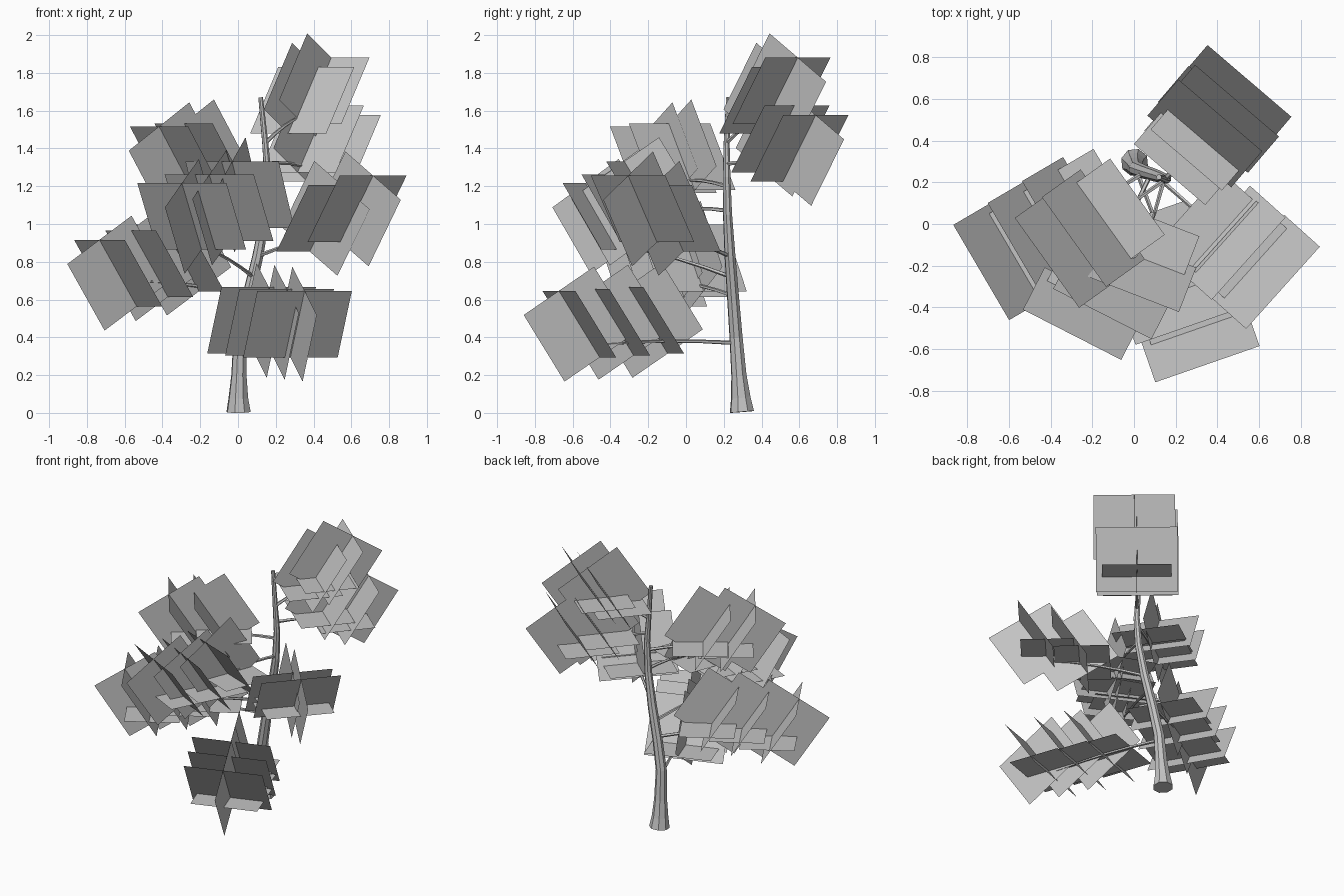
import bpy, bmesh, math
from mathutils import Vector

cube = bpy.data.objects.get("Cube")
if cube:
    bpy.data.objects.remove(cube, do_unlink=True)

grey = bpy.data.materials.new("plain grey")
grey.use_nodes = True
COLOUR = (0.55, 0.55, 0.55, 1)
grey.diffuse_color = COLOUR
grey.node_tree.nodes["Principled BSDF"].inputs["Base Color"].default_value = COLOUR


def make_object(name, bm):
    mesh = bpy.data.meshes.new(name)
    bm.to_mesh(mesh)
    bm.free()
    mesh.materials.append(grey)
    ob = bpy.data.objects.new(name, mesh)
    bpy.context.collection.objects.link(ob)


def tube(name, points, radii, sides):
    """Tapered tube along a path, capped at both ends."""
    bm = bmesh.new()
    pts = [Vector(p) for p in points]
    rings = []
    for i, (p, r) in enumerate(zip(pts, radii)):
        t = (pts[min(i + 1, len(pts) - 1)] - pts[max(i - 1, 0)]).normalized()
        side = t.cross(Vector((0.3, 1, 0.1))).normalized()
        other = t.cross(side)
        rings.append([bm.verts.new(p + r * (math.cos(a) * side + math.sin(a) * other))
                      for a in (2 * math.pi * k / sides for k in range(sides))])
    for a, b in zip(rings, rings[1:]):
        for k in range(sides):
            j = (k + 1) % sides
            bm.faces.new((a[k], a[j], b[j], b[k]))
    bm.faces.new(rings[0][::-1])
    bm.faces.new(rings[-1])
    bmesh.ops.recalc_face_normals(bm, faces=bm.faces)
    make_object(name, bm)


def card(bm, c, a, b):
    """Flat rectangle centred on c with full edge vectors a and b."""
    bm.faces.new([bm.verts.new(c + a * s / 2 + b * t / 2)
                  for s, t in ((-1, -1), (1, -1), (1, 1), (-1, 1))])


def foliage(name, centres, out_xy, tilt=math.radians(33)):
    """Sprigs of three crossed cards: one across, one along, one level and lower."""
    out = Vector((*out_xy, 0)).normalized()
    up = Vector((0, 0, 1))
    across = out.cross(up)
    f = out * math.cos(tilt) - up * math.sin(tilt)
    u = out * math.sin(tilt) + up * math.cos(tilt)
    bm = bmesh.new()
    for c in map(Vector, centres):
        card(bm, c, across * 0.53, u * 0.42)
        card(bm, c, f * 0.47, u * 0.42)
        card(bm, c - out * 0.08 - up * 0.095, across * 0.45, out * 0.36)
    make_object(name, bm)


# Trunk: flared foot, gentle lean and taper
tube("trunk",
     [(0.003, 0.296, 0.005), (0.002, 0.29, 0.08), (0.005, 0.28, 0.2), (0.01, 0.265, 0.4),
      (0.05, 0.25, 0.6), (0.105, 0.233, 0.83), (0.145, 0.22, 1.05),
      (0.158, 0.215, 1.25), (0.145, 0.215, 1.42), (0.12, 0.225, 1.67)],
     [0.067, 0.054, 0.042, 0.036, 0.033, 0.03, 0.025, 0.021, 0.017, 0.013], 8)

# Each branch: name, root on the trunk, facing, drop of the tip below the
# outer sprig, sprig centres (outer first)
BRANCHES = [
    ("low_front", (0.01, 0.265, 0.37), (0.33, -0.95), 0.11,
     [(0.315, -0.565, 0.47), (0.22, -0.385, 0.48), (0.125, -0.205, 0.49)]),
    ("low_right", (0.055, 0.25, 0.62), (-0.863, -0.506), 0.04,
     [(-0.635, -0.175, 0.74), (-0.47, -0.07, 0.79), (-0.305, 0.035, 0.82)]),
    ("mid_front_right", (0.08, 0.24, 0.72), (-0.455, -0.89), 0.16,
     [(-0.245, -0.43, 1.04), (-0.10, -0.33, 1.085)]),
    ("mid_front_left", (0.105, 0.233, 0.83), (0.745, -0.668), 0.13,
     [(0.63, -0.23, 1.08), (0.465, -0.09, 1.03)]),
    ("mid_front", (0.147, 0.22, 1.07), (-0.36, -0.93), 0.09,
     [(0.01, -0.22, 1.155)]),
    ("high_right", (0.155, 0.215, 1.2), (-0.81, -0.58), 0.11,
     [(-0.325, -0.12, 1.34), (-0.195, -0.02, 1.355)]),
    ("high_back", (0.155, 0.215, 1.32), (0.65, 0.76), 0.11,
     [(0.48, 0.60, 1.40), (0.39, 0.50, 1.45)]),
    ("top_back", (0.145, 0.215, 1.43), (0.65, 0.76), 0.13,
     [(0.42, 0.505, 1.705), (0.34, 0.435, 1.655)]),
]

for name, root, facing, drop, centres in BRANCHES:
    foliage(name + "_foliage", centres, facing)
    # Branch runs under its sprigs with a slight arch
    start = Vector(root)
    end = Vector(centres[0]) - 0.12 * Vector((*facing, 0)) - Vector((0, 0, drop))
    path = [start.lerp(end, t) + Vector((0, 0, 0.015 * math.sin(math.pi * t)))
            for t in (0, 0.25, 0.5, 0.75, 1)]
    tube(name + "_branch", path, [0.012, 0.01, 0.009, 0.007, 0.005], 5)
